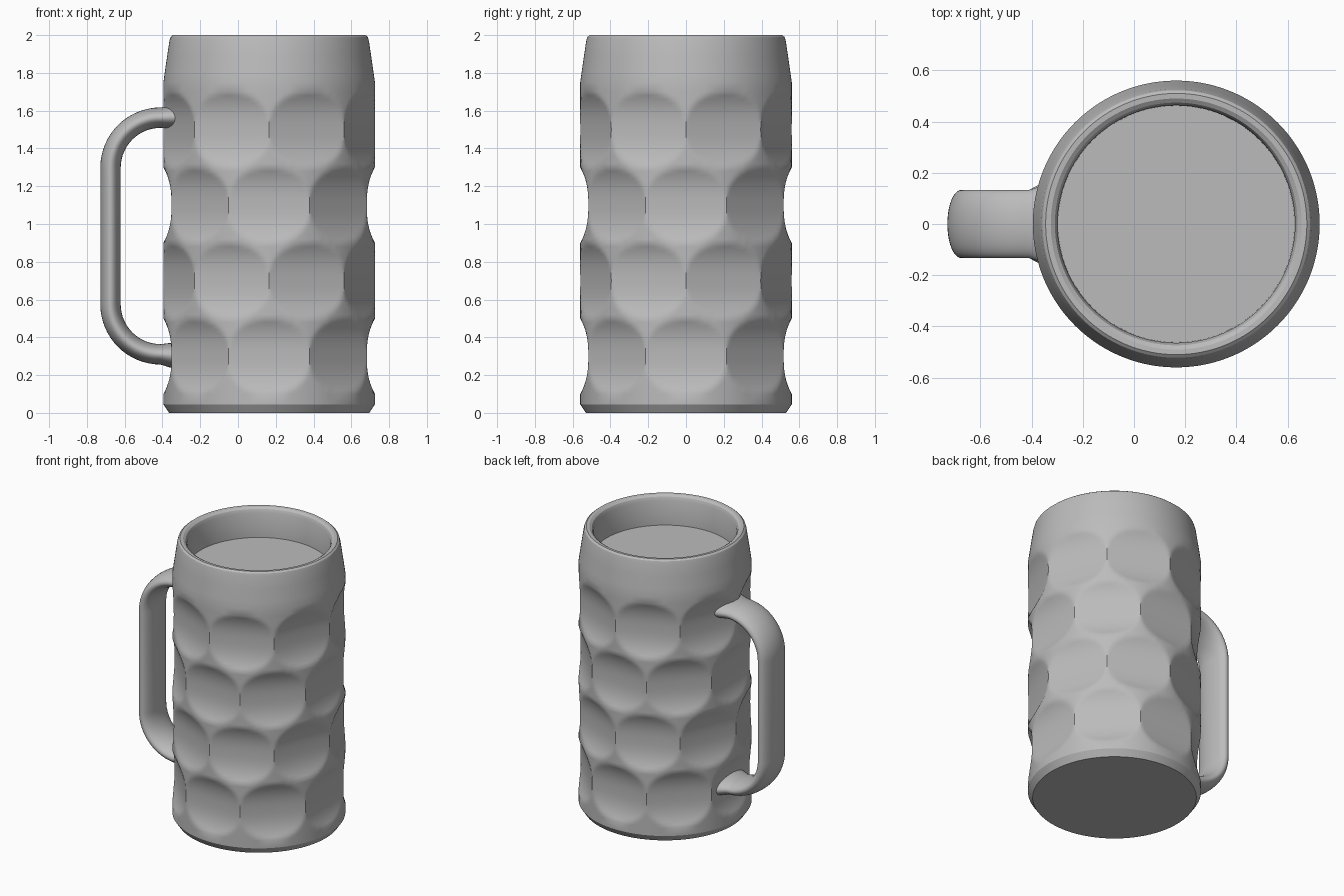
import bpy, bmesh, math

cube = bpy.data.objects.get("Cube")
if cube:
    bpy.data.objects.remove(cube, do_unlink=True)

CENTRE_X = 0.165
RADIUS = 0.56
DEPTH = 0.043
ROW_BASE, ROW_HEIGHT, ROWS = 0.1, 0.4, 4
SECTOR = math.pi / 4
STEPS = 256

glass = bpy.data.materials.new("grey_glass")
glass.use_nodes = True
colour = (0.5, 0.5, 0.5, 1)
glass.diffuse_color = colour
glass.node_tree.nodes["Principled BSDF"].inputs["Base Color"].default_value = colour


def skin(name, rings):
    """Join equal rings of points into a closed, capped skin."""
    bm = bmesh.new()
    loops = [[bm.verts.new(p) for p in ring] for ring in rings]
    for low, high in zip(loops, loops[1:]):
        n = len(low)
        for i in range(n):
            j = (i + 1) % n
            bm.faces.new((low[i], low[j], high[j], high[i]))
    bm.faces.new(loops[0][::-1])
    bm.faces.new(loops[-1])
    bmesh.ops.recalc_face_normals(bm, faces=bm.faces)
    mesh = bpy.data.meshes.new(name)
    bm.to_mesh(mesh)
    bm.free()
    mesh.materials.append(glass)
    obj = bpy.data.objects.new(name, mesh)
    bpy.context.collection.objects.link(obj)
    bpy.ops.object.select_all(action='DESELECT')
    obj.select_set(True)
    bpy.context.view_layer.objects.active = obj
    bpy.ops.object.shade_smooth_by_angle(angle=math.radians(30))
    return obj


def dimpled(angle, row, t):
    """Radius of the wall inside a row of pressed panels, t from -1 to 1."""
    shift = SECTOR / 2 if row % 2 else 0
    local = (angle - shift + SECTOR / 2) % SECTOR - SECTOR / 2
    flat = RADIUS - DEPTH * (1 - abs(t) ** 2.6)
    return min(RADIUS, flat / math.cos(local))


def ring(z, radius_at):
    points = []
    for i in range(STEPS):
        a = 2 * math.pi * i / STEPS
        r = radius_at(a)
        points.append((CENTRE_X + r * math.cos(a), r * math.sin(a), z))
    return points


# Mug body: foot, four staggered rows of panels, tapered collar, rim, inner floor
foot = [(0.53, 0), (0.56, 0.045)]
collar = [(0.56, 1.75), (0.553, 1.8), (0.54, 1.89), (0.528, 1.97),
          (0.522, 1.99), (0.51, 2), (0.49, 1.999), (0.474, 1.988),
          (0.464, 1.965), (0.462, 1.79)]
rings = [ring(z, lambda a, r=r: r) for r, z in foot]
CUTS = 20
for row in range(ROWS):
    for k in range(CUTS + (row == ROWS - 1)):
        t = 2 * k / CUTS - 1
        z = ROW_BASE + ROW_HEIGHT * (row + (t + 1) / 2)
        rings.append(ring(z, lambda a: dimpled(a, row, t)))
rings += [ring(z, lambda a, r=r: r) for r, z in collar]
skin("mug_body", rings)

# Handle: flat oval section swept along a rounded bracket
TOP, BOTTOM, BEND, OUTER = 1.563, 0.31, 0.265, -0.675
path = [(-0.3, TOP + 0.003, 0, 1.2), (-0.36, TOP + 0.002, 0, 1.12)]
for i in range(17):
    a = math.pi / 2 * i / 16
    path.append((OUTER + BEND * (1 - math.sin(a)), TOP - BEND * (1 - math.cos(a)), a, 1))
for i in range(17):
    a = math.pi / 2 * (1 + i / 16)
    path.append((OUTER + BEND * (1 - math.sin(a)), BOTTOM + BEND * (1 + math.cos(a)), a, 1))
path += [(-0.36, BOTTOM - 0.005, math.pi, 1.2), (-0.3, BOTTOM - 0.01, math.pi, 1.3)]

sections = []
for x, z, a, swell in path:
    section = []
    for i in range(40):
        b = 2 * math.pi * i / 40
        out = 0.054 * swell * math.cos(b)
        section.append((x - out * math.sin(a), 0.133 * swell * math.sin(b), z + out * math.cos(a)))
    sections.append(section)
skin("handle", sections)
